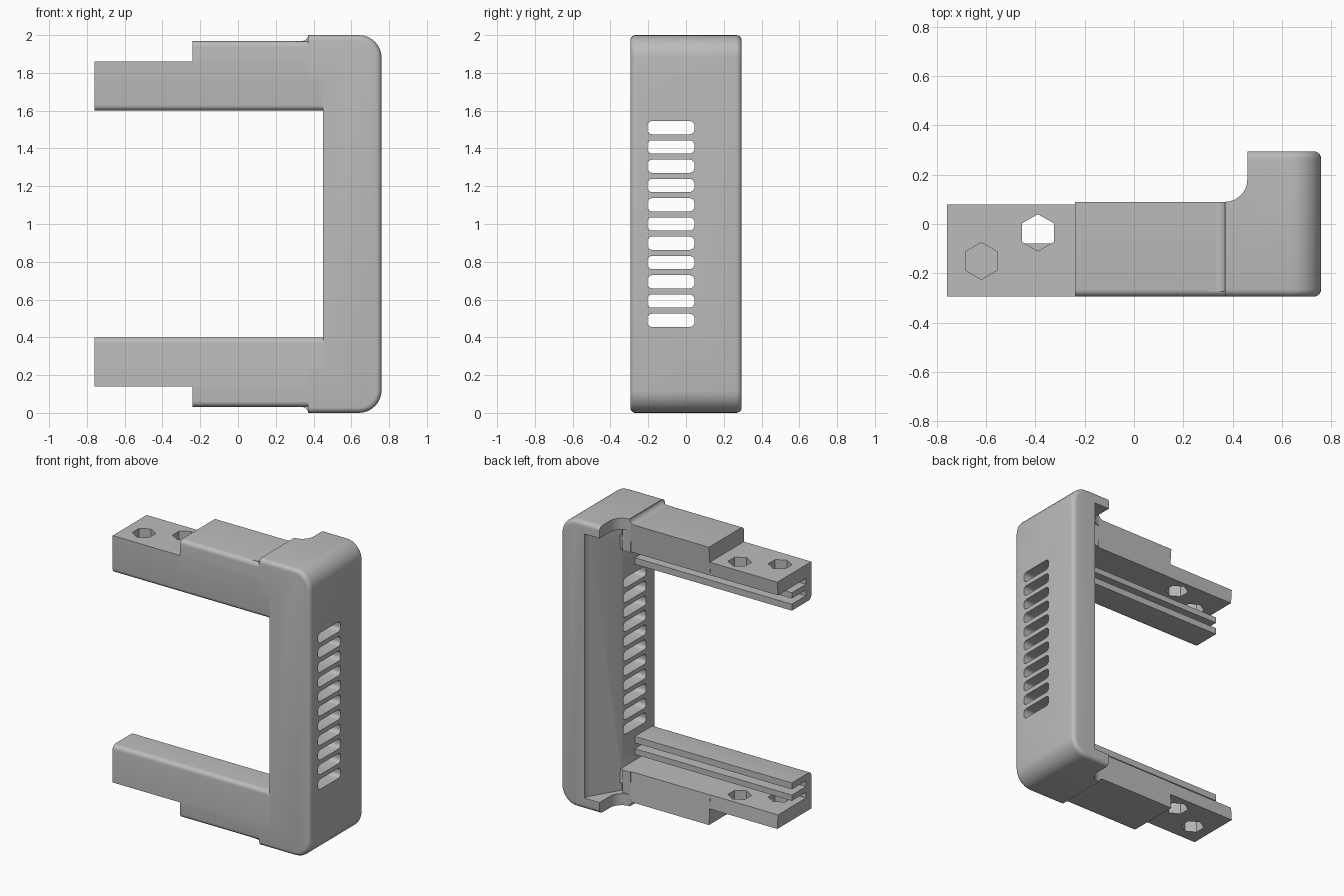
import bpy, bmesh, math
from mathutils import Vector

if "Cube" in bpy.data.objects:
    bpy.data.objects.remove(bpy.data.objects["Cube"], do_unlink=True)

grey = bpy.data.materials.new("light_grey")
grey.use_nodes = True
grey.diffuse_color = (0.5, 0.5, 0.5, 1)
grey.node_tree.nodes["Principled BSDF"].inputs["Base Color"].default_value = (0.5, 0.5, 0.5, 1)

FRONT, BACK, SIDE, TOP = -0.295, 0.295, 0.76, 2.0
PLATE, INNER, SPINE = 1.765, 1.6, 0.45   # plate underside, arm inner face, spine inner face


def arc(cx, cy, r, a0, a1, n=7):
    """Points on a circular arc, angles in degrees."""
    angles = [math.radians(a0 + (a1 - a0) * i / n) for i in range(n + 1)]
    return [(cx + r * math.cos(a), cy + r * math.sin(a)) for a in angles]


def add_prism(bm, pts, axis, lo, hi, flip=False):
    """Extrude a 2D outline along an axis; flip mirrors it top to bottom."""
    def place(p, t):
        v = {"x": (t, p[0], p[1]), "y": (p[0], t, p[1]), "z": (p[0], p[1], t)}[axis]
        return (v[0], v[1], TOP - v[2]) if flip else v
    a = [bm.verts.new(place(p, lo)) for p in pts]
    b = [bm.verts.new(place(p, hi)) for p in pts]
    bm.faces.new(a)
    bm.faces.new(b[::-1])
    for i in range(len(pts)):
        j = (i + 1) % len(pts)
        bm.faces.new((a[j], a[i], b[i], b[j]))


def finish(name, bm):
    bmesh.ops.recalc_face_normals(bm, faces=bm.faces[:])
    mesh = bpy.data.meshes.new(name)
    bm.to_mesh(mesh)
    bm.free()
    mesh.materials.append(grey)
    obj = bpy.data.objects.new(name, mesh)
    bpy.context.collection.objects.link(obj)
    return obj


def prism(name, *args):
    bm = bmesh.new()
    add_prism(bm, *args)
    return finish(name, bm)


def select(obj):
    bpy.ops.object.select_all(action="DESELECT")
    obj.select_set(True)
    bpy.context.view_layer.objects.active = obj


def cut(obj, cutter):
    cutter.hide_render = True
    mod = obj.modifiers.new("cut", "BOOLEAN")
    mod.operation, mod.solver, mod.object = "DIFFERENCE", "EXACT", cutter
    select(obj)
    bpy.ops.object.modifier_apply(modifier=mod.name)
    bpy.data.objects.remove(cutter, do_unlink=True)


def rect(x0, y0, x1, y1):
    return [(x0, y0), (x1, y0), (x1, y1), (x0, y1)]


# Spine block: big rounded outer corners, then softly rounded front and back edges
bm = bmesh.new()
add_prism(bm, rect(0.37, 0, SIDE, TOP), "y", FRONT, BACK)
bmesh.ops.recalc_face_normals(bm, faces=bm.faces[:])
corners = [e for e in bm.edges if all(v.co.x > 0.7 for v in e.verts)
           and abs(e.verts[0].co.y - e.verts[1].co.y) > 0.1]
bmesh.ops.bevel(bm, geom=corners, offset=0.12, segments=8, profile=0.5, affect="EDGES")
rims = [e for e in bm.edges if abs(e.verts[0].co.y - e.verts[1].co.y) < 1e-4
        and abs(e.verts[0].co.y) > 0.29 and max(v.co.x for v in e.verts) > 0.4]
bmesh.ops.bevel(bm, geom=rims, offset=0.03, segments=5, profile=0.5, affect="EDGES")
spine = finish("spine", bm)

# Clear the opening between the arms, the swept rear corner and the recess behind the rim
cut(spine, prism("window_cutter", rect(0.2, TOP - PLATE, SPINE, PLATE), "y", -1, 1))
cut(spine, prism("corner_cutter",
                 [(0.2, 0.09)] + arc(0.37, 0.18, 0.09, -90, 0) + [(0.46, 0.5), (0.2, 0.5)],
                 "z", -0.1, 2.1))
cut(spine, prism("recess_cutter",
                 [(0.2, 0.085), (0.43, 0.085), (SPINE, 0.06), (0.565, 0.255),
                  (0.575, 0.275), (0.595, 0.5), (0.2, 0.5)], "z", 0.08, 1.92))

# Row of vent slots through the spine
bm = bmesh.new()
for i in range(11):
    z, r, h = 0.49 + 0.102 * i, 0.026, 0.035
    slot = []
    for y, s, a in ((0.045 - r, 1, 0), (-0.205 + r, 1, 90), (-0.205 + r, -1, 180), (0.045 - r, -1, 270)):
        slot += arc(y, z + s * (h - r), r, a, a + 90, 4)
    add_prism(bm, slot, "x", 0.3, 1)
cut(spine, finish("vent_cutter", bm))

# Upper and lower arms, mirrored top to bottom
r = 0.03
rail, slot_back = -0.08, -0.235
arm_profile = ([(FRONT, 1.86)] + arc(FRONT + r, INNER + r, r, 180, 270, 5) +
               [(rail, INNER), (rail, 1.645), (slot_back, 1.645), (slot_back, 1.685),
                (rail, 1.685), (rail, 1.725), (slot_back, 1.725), (slot_back, PLATE),
                (0.072, PLATE), (0.08, 1.86)])
sleeve_profile = ([(FRONT, PLATE), (0.074, PLATE), (0.09, 1.968)] +
                  arc(FRONT + r, 1.968 - r, r, 90, 180, 5))
step_profile = [(0.3, 1.968)] + arc(0.335, 2.005, 0.037, -90, -5, 5) + [(0.39, 1.995), (0.39, 1.95)]

parts = [spine]
for side, flip in (("upper", False), ("lower", True)):
    arm = prism(side + "_arm", arm_profile, "x", -SIDE, 0.455, flip)
    bm = bmesh.new()
    for x, y in ((-0.39, -0.035), (-0.62, -0.15)):
        add_prism(bm, arc(x, y, 0.075, 30, 330, 5), "z", 1.74, 2.1, flip)
    cut(arm, finish("hex_cutter", bm))
    sleeve = prism(side + "_sleeve", sleeve_profile, "x", -0.24, 0.4, flip)
    step = prism(side + "_step_fillet", step_profile, "y", FRONT + 0.02, 0.09, flip)
    parts += [arm, sleeve, step]

for obj in parts:
    select(obj)
    bpy.ops.object.shade_smooth_by_angle(angle=math.radians(35))
